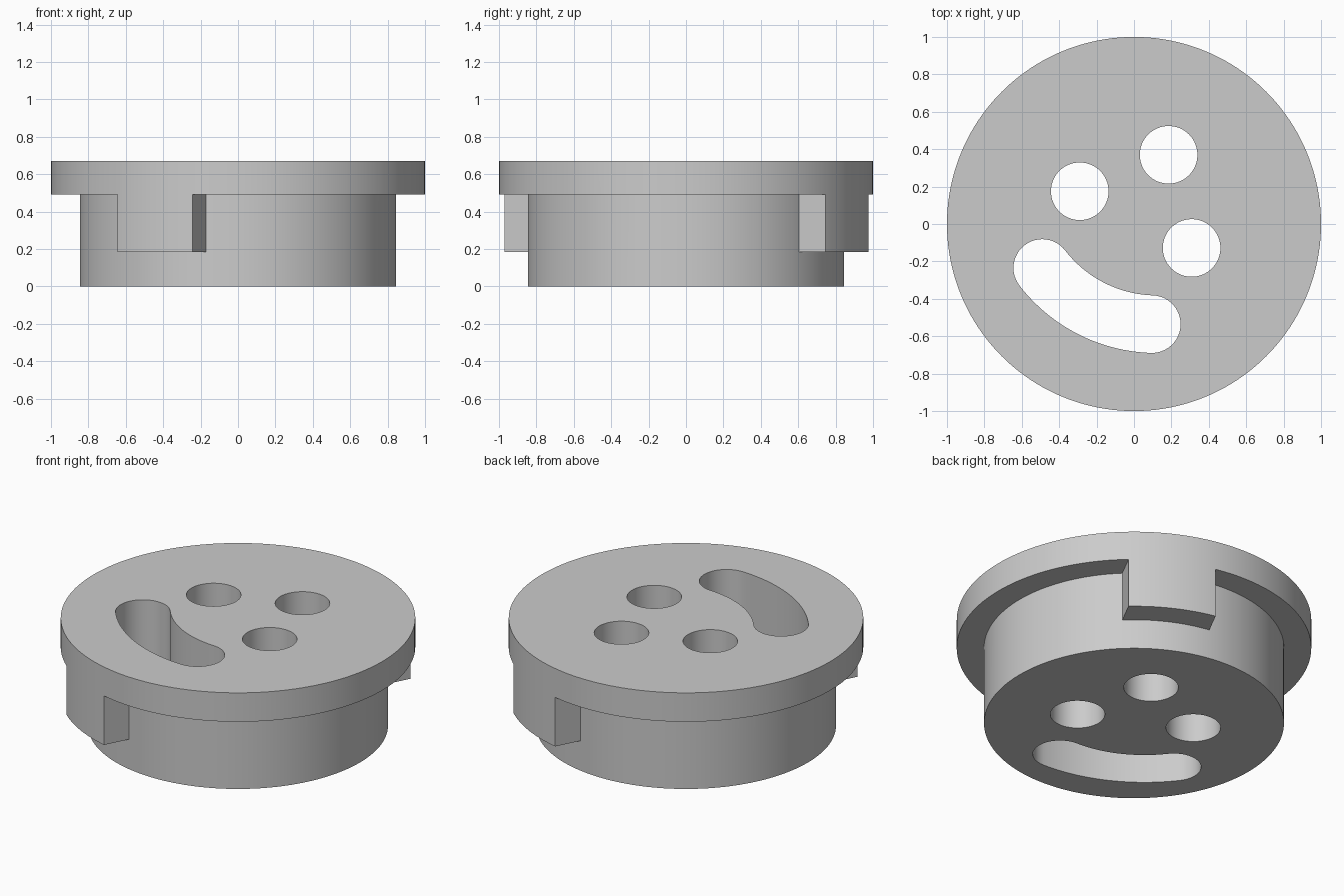
import bpy
import bmesh
from math import cos, sin, pi, radians
from mathutils import Matrix, Vector

if "Cube" in bpy.data.objects:
    bpy.data.objects.remove(bpy.data.objects["Cube"], do_unlink=True)

TURN = radians(-27.15)          # the whole pattern is turned about z
SPIN = Matrix.Rotation(TURN, 4, 'Z')
RIM_LOW, TOP, TAB_LOW = 0.49, 0.67, 0.185
HOLE_R = 0.154

grey = bpy.data.materials.new("plain grey")
grey.use_nodes = True
colour = (0.6, 0.6, 0.6, 1)
grey.diffuse_color = colour
grey.node_tree.nodes["Principled BSDF"].inputs["Base Color"].default_value = colour


def prism(name, outline, low, high):
    """Solid with a flat outline, standing between two heights."""
    bm = bmesh.new()
    face = bm.faces.new([bm.verts.new((x, y, low)) for x, y in outline])
    up = bmesh.ops.extrude_face_region(bm, geom=[face])
    verts = [v for v in up["geom"] if isinstance(v, bmesh.types.BMVert)]
    bmesh.ops.translate(bm, verts=verts, vec=(0, 0, high - low))
    bmesh.ops.recalc_face_normals(bm, faces=bm.faces)
    mesh = bpy.data.meshes.new(name)
    bm.to_mesh(mesh)
    bm.free()
    mesh.materials.append(grey)
    obj = bpy.data.objects.new(name, mesh)
    bpy.context.collection.objects.link(obj)
    return obj


def arc(centre, radius, start, end, steps):
    return [(centre[0] + radius * cos(start + (end - start) * i / steps),
             centre[1] + radius * sin(start + (end - start) * i / steps))
            for i in range(steps + 1)]


def circle(centre, radius, steps):
    return arc(centre, radius, 0, 2 * pi, steps)[:-1]


def combine(target, tool, operation):
    """Apply a boolean and throw the tool away."""
    tool.hide_render = True
    mod = target.modifiers.new("combine", 'BOOLEAN')
    mod.operation, mod.solver, mod.object = operation, 'EXACT', tool
    bpy.context.view_layer.objects.active = target
    bpy.ops.object.modifier_apply(modifier=mod.name)
    bpy.data.objects.remove(tool, do_unlink=True)


# Rim, cut away below so that only two locking tabs hang from it
cap = prism("slotted_cap", circle((0, 0), 1, 160), TAB_LOW, TOP)
for half_width, y0, y1 in ((0.226, -1.2, 0.1), (0.252, 0, 1.2)):
    for side in (-1, 1):
        corners = [(side * half_width, y0), (side * 1.2, y0),
                   (side * 1.2, y1), (side * half_width, y1)]
        cutter = prism("tab_cutter", corners, 0.05, RIM_LOW)
        cutter.data.transform(SPIN)
        combine(cap, cutter, 'DIFFERENCE')

# Plug body
combine(cap, prism("plug", circle((0, 0), 0.846, 160), 0, 0.58), 'UNION')

# Three round through holes
for centre in ((-0.29, 0.175), (0.185, 0.37), (0.308, -0.128)):
    combine(cap, prism("hole_cutter", circle(centre, HOLE_R, 64), -0.2, 1), 'DIFFERENCE')

# Curved slot with round ends, mirrored about the turned axis
pivot, left_end, right_end = Vector((0, 0.267)), Vector((-0.329, -0.433)), Vector((0.329, -0.433))
reach = (right_end - pivot).length
a = math_start = (right_end - pivot).angle_signed(Vector((1, 0)))
b = -pi - a
slot = (arc(pivot, reach + HOLE_R, b, a, 32)
        + arc(right_end, HOLE_R, a, a + pi, 24)[1:]
        + arc(pivot, reach - HOLE_R, a, b, 32)[1:]
        + arc(left_end, HOLE_R, b + pi, b + 2 * pi, 24)[1:-1])
slot_cutter = prism("slot_cutter", slot, -0.2, 1)
slot_cutter.data.transform(SPIN)
combine(cap, slot_cutter, 'DIFFERENCE')

# Smooth round walls, crisp edges
bpy.ops.object.select_all(action='DESELECT')
cap.select_set(True)
bpy.context.view_layer.objects.active = cap
bpy.ops.object.shade_smooth_by_angle(angle=radians(30))
